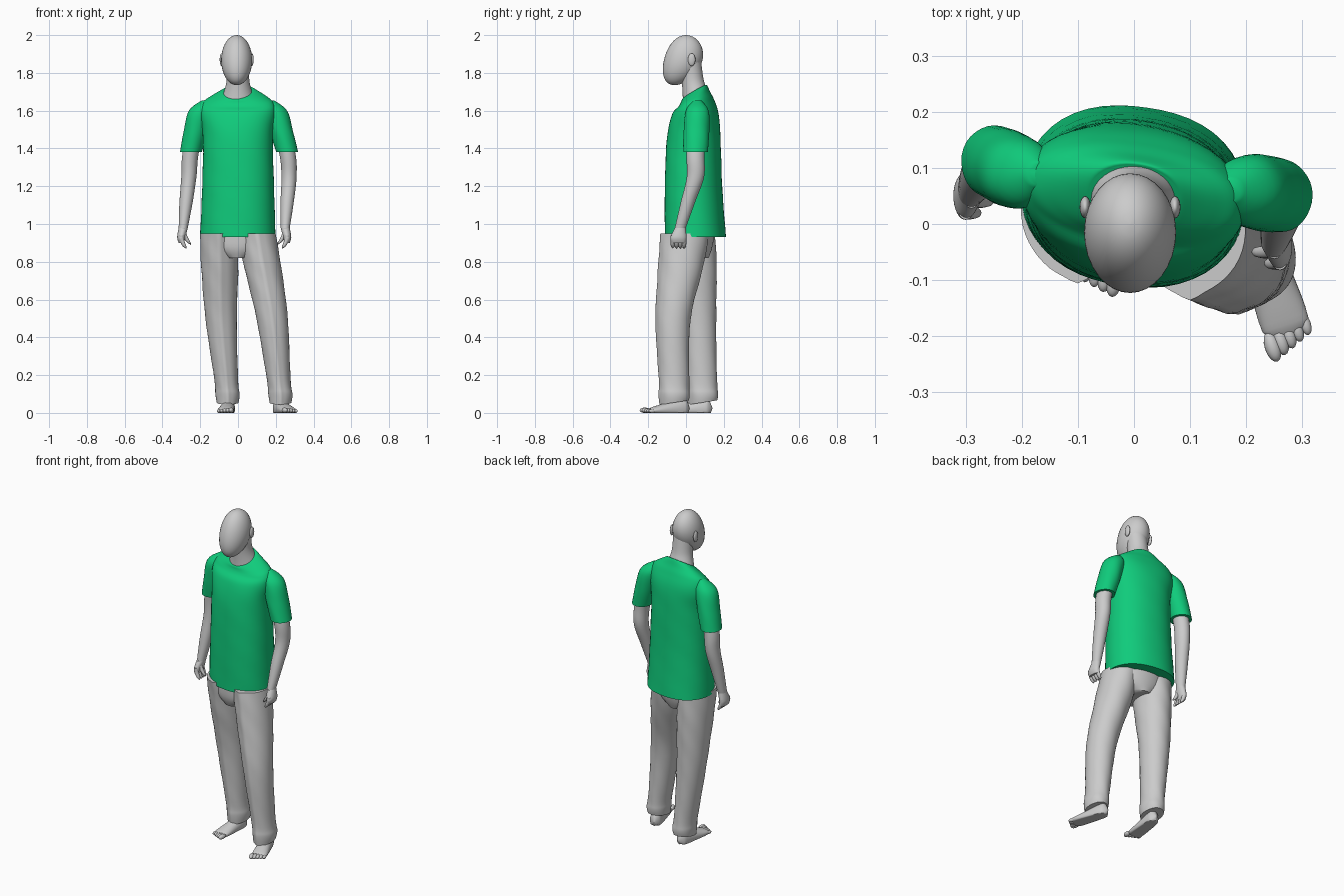
import bpy, bmesh, math
from math import sin, cos, pi, exp, sqrt, radians
from mathutils import Matrix, Vector

if "Cube" in bpy.data.objects:
    bpy.data.objects.remove(bpy.data.objects["Cube"])


def material(name, rgb):
    mat = bpy.data.materials.new(name)
    mat.use_nodes = True
    colour = (*rgb, 1)
    mat.diffuse_color = colour
    shader = next(n for n in mat.node_tree.nodes if n.type == 'BSDF_PRINCIPLED')
    shader.inputs["Base Color"].default_value = colour
    return mat


GREY = material("plain grey", (.6, .6, .6))
GREEN = material("shirt green", (.005, .6, .2))


def finish(name, bm, mat):
    bmesh.ops.recalc_face_normals(bm, faces=bm.faces)
    mesh = bpy.data.meshes.new(name)
    bm.to_mesh(mesh)
    bm.free()
    mesh.materials.append(mat)
    obj = bpy.data.objects.new(name, mesh)
    bpy.context.collection.objects.link(obj)
    for other in bpy.context.selected_objects:
        other.select_set(False)
    obj.select_set(True)
    bpy.context.view_layer.objects.active = obj
    bpy.ops.object.shade_smooth_by_angle(angle=radians(50))


def spline(keys, steps):
    """Smooth interpolation through the key rings."""
    for i in range(len(keys) - 1):
        before, start, end = keys[max(i - 1, 0)], keys[i], keys[i + 1]
        after = keys[min(i + 2, len(keys) - 1)]
        for step in range(steps):
            t = step / steps
            yield [b + t / 2 * (c - a + t * (2*a - 5*b + 4*c - d + t * (3*(b - c) + d - a)))
                   for a, b, c, d in zip(before, start, end, after)]
    yield keys[-1]


def loft(name, keys, mat, segments=32, steps=6, power=2, yaw=0, crease=0, folds=0,
         place=Matrix(), floor=False):
    """Skin rings given as (centre, radius x, radius y, tilt)."""
    flat = [(*centre, rx, ry, *(tilt or [0])) for centre, rx, ry, *tilt in keys]
    turn = Matrix.Rotation(radians(yaw), 3, 'Z')
    bm = bmesh.new()
    rings = []
    for x, y, z, rx, ry, tilt in spline(flat, steps):
        ring = []
        for i in range(segments):
            a = 2 * pi * i / segments
            c, s = cos(a), sin(a)
            k = (abs(c) ** power + abs(s) ** power) ** (-1 / power)
            k *= 1 + crease * exp(-((a - 1.5 * pi) / .16) ** 2)
            k *= 1 + folds * sin(3 * a + 14 * z) * cos(23 * z + 2 * a)
            v = max(ry, .001) * s * k
            p = place @ (Vector((x, y, z)) + turn @ Vector((max(rx, .001) * c * k, v, tilt * v)))
            if floor:
                p.z = max(p.z, 0)
            ring.append(bm.verts.new(p))
        rings.append(ring)
    for low, high in zip(rings, rings[1:]):
        for i in range(segments):
            bm.faces.new((low[i - 1], low[i], high[i], high[i - 1]))
    bm.faces.new(rings[0])
    bm.faces.new(rings[-1])
    finish(name, bm, mat)


def ball(name, centre, size, place=Matrix()):
    bm = bmesh.new()
    shape = place @ Matrix.Translation(centre) @ Matrix.Diagonal((*size, 1))
    bmesh.ops.create_uvsphere(bm, u_segments=16, v_segments=10, radius=1, matrix=shape)
    finish(name, bm, GREY)


def digit(name, base, tip):
    """Finger or thumb that curls from base to tip with a rounded end."""
    keys = []
    for i in range(9):
        t = i / 8
        centre = base.lerp(tip, t)
        centre.x = base.x + (tip.x - base.x) * t * t
        radius = .012 * sqrt(1 - t ** 6)
        keys.append((centre, radius, radius))
    loft(name, keys, GREY, segments=12, steps=1)


# Head: an egg whose centre moves forward towards the chin
head = []
for i in range(17):
    angle = pi * i / 16
    drop = (1 - cos(angle)) / 2
    width = sin(angle)
    head.append(((-.007, -.06 * drop ** 2, 2 - .265 * drop), .082 * width, .102 * width))
loft("head", head, GREY, steps=2)
for side, x in (("left", .073), ("right", -.087)):
    ball(side + "_ear", (x, .03, 1.87), (.01, .02, .034))

# Neck
loft("neck", [((0, .045, 1.6), .1, .07, .6), ((0, .045, 1.68), .08, .062, .6),
              ((0, .035, 1.76), .06, .057, .2), ((0, .02, 1.86), .06, .06, 0)], GREY)

# Shirt body, turned a little, with sloped shoulders and a tilted neckline
body = [(.05, .93, .2, .16, 0), (.04, 1.2, .19, .15, 0), (.04, 1.45, .185, .14, 0),
        (.05, 1.58, .2, .12, 0), (.055, 1.64, .19, .09, .2), (.05, 1.67, .15, .075, .4),
        (.045, 1.695, .095, .066, .6), (.045, 1.7, .08, .058, .6)]
loft("shirt_body", [((0, y, z), rx, ry, tilt) for y, z, rx, ry, tilt in body],
     GREEN, segments=48, power=2.2, yaw=-8, folds=.008)

# Arms, sleeves and hands share joints: shoulder, cuff, elbow, wrist
arms = {"left": (1, (.2, .06, 1.6), (.26, .05, 1.38), (.27, .05, 1.25), (.25, -.03, .98)),
        "right": (-1, (-.2, .09, 1.6), (-.25, .11, 1.38), (-.26, .11, 1.25), (-.29, .06, .98))}
for side, (out, *joints) in arms.items():
    shoulder, cuff, elbow, wrist = map(Vector, joints)
    inner = shoulder + Vector((-out * .03, 0, .055))
    loft(side + "_sleeve", [(inner, .02, .02), (shoulder, .06, .06),
                            (shoulder.lerp(cuff, .5), .062, .068), (cuff, .058, .065)],
         GREEN, folds=.015)
    loft(side + "_arm", [(shoulder, .045, .05), (cuff, .043, .048), (elbow, .04, .046),
                         (elbow.lerp(wrist, .5), .035, .038), (wrist, .024, .029)], GREY)
    knuckles = wrist + Vector((out * .01, -.01, -.05))
    loft(side + "_palm", [(wrist, .024, .029), (knuckles, .022, .042),
                          (knuckles - Vector((0, 0, .03)), .014, .036)], GREY)
    for i in range(4):
        base = knuckles + Vector((0, .02 * (i - 1.5), .01))
        digit(f"{side}_finger_{i}", base, base - Vector((out * .025, 0, .07)))
    digit(side + "_thumb", wrist - Vector((0, .02, 0)), wrist - Vector((out * .04, .02, .09)))

# Trousers with pressed front creases: waist, knee and ankle joints
loft("trouser_hips", [((0, .02, .82), .07, .1), ((0, .02, .88), .16, .12),
                      ((0, .03, 1), .18, .13)], GREY, yaw=-5)
legs = {"left": ((.1, 0, .95), (.18, -.065, .5), (.225, -.06, .1)),
        "right": ((-.1, .03, .95), (-.09, .07, .5), (-.055, .09, .1))}
for side, joints in legs.items():
    waist, knee, ankle = map(Vector, joints)
    loft(side + "_trouser_leg",
         [(waist, .1, .125), (waist.lerp(knee, .4), .098, .115), (knee, .083, .09),
          (knee.lerp(ankle, .8), .063, .078), (ankle, .064, .08),
          (ankle - Vector((0, 0, .045)), .058, .075, .15)],
         GREY, segments=48, crease=.07, folds=.02)

# Bare feet: sections run from heel to toe, with five small toes
for side, inside, heel, yaw in (("left", -1, (.205, .02, 0), 18), ("right", 1, (-.045, .14, 0), -6)):
    place = Matrix.Translation(heel) @ Matrix.Rotation(radians(yaw), 4, 'Z')
    sole = []
    for i in range(13):
        t = i / 12
        ends = sqrt(1 - abs(2 * t - 1) ** 6)
        sole.append(((0, .025 - .015 * t, .24 * t),
                     (.032 + .016 * t) * ends, .065 * (1 - .8 * t) * ends))
    loft(side + "_foot", sole, GREY, steps=2, floor=True,
         place=place @ Matrix.Rotation(pi / 2, 4, 'X'))
    for i in range(5):
        size = .014 - .001 * i
        ball(f"{side}_toe_{i}", (inside * (.034 - .017 * i), .005 * i - .24, size),
             (size, 2 * size, size), place)
